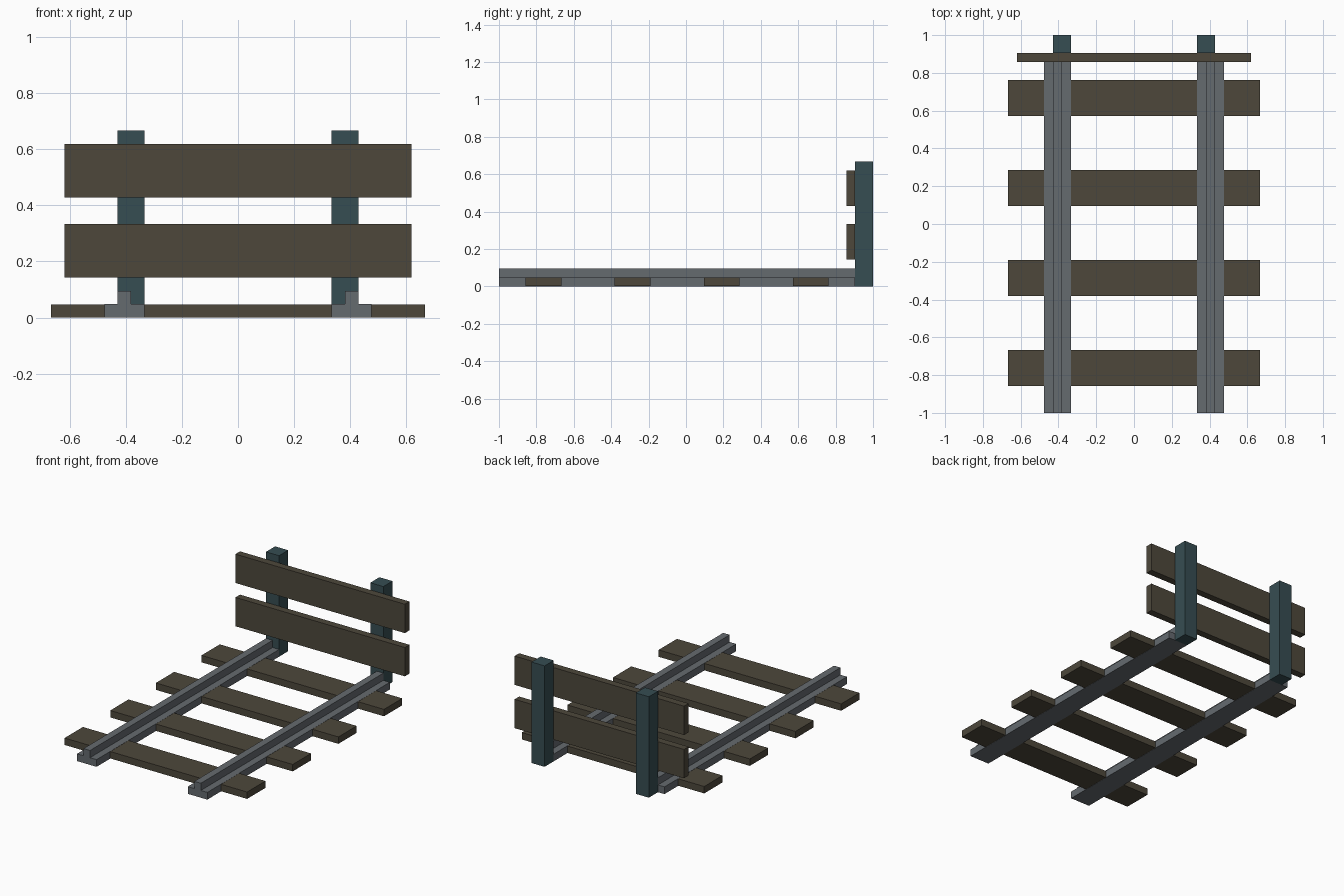
import bpy
import bmesh
from mathutils import Vector

cube = bpy.data.objects.get("Cube")
if cube:
    bpy.data.objects.remove(cube, do_unlink=True)

U = 2 / 42          # modelling unit: the track is 42 units long


def material(name, rgb):
    mat = bpy.data.materials.new(name)
    mat.use_nodes = True
    colour = (*rgb, 1.0)
    mat.diffuse_color = colour
    mat.node_tree.nodes["Principled BSDF"].inputs["Base Color"].default_value = colour
    return mat


wood = material("dark wood", (0.075, 0.064, 0.044))
steel = material("grey steel", (0.130, 0.145, 0.159))
paint = material("teal paint", (0.037, 0.074, 0.084))


def prism(name, profile, y0, y1, mat):
    """Extrude an (x, z) outline along y; all sizes in units."""
    bm = bmesh.new()
    face = bm.faces.new([bm.verts.new((x * U, y0 * U, z * U)) for x, z in profile])
    ext = bmesh.ops.extrude_face_region(bm, geom=[face])
    verts = [v for v in ext["geom"] if isinstance(v, bmesh.types.BMVert)]
    bmesh.ops.translate(bm, verts=verts, vec=Vector((0, (y1 - y0) * U, 0)))
    bmesh.ops.recalc_face_normals(bm, faces=bm.faces[:])
    mesh = bpy.data.meshes.new(name)
    bm.to_mesh(mesh)
    bm.free()
    mesh.materials.append(mat)
    obj = bpy.data.objects.new(name, mesh)
    bpy.context.collection.objects.link(obj)
    return obj


def box(name, x0, x1, y0, y1, z0, z1, mat):
    return prism(name, [(x0, z0), (x1, z0), (x1, z1), (x0, z1)], y0, y1, mat)


# Rails (wide foot, narrow head) and the buffer posts behind them
rail_outline = [(7, 0), (10, 0), (10, 1), (9, 1), (9, 2), (8, 2), (8, 1), (7, 1)]
for side, s in (("left", 1), ("right", -1)):
    prism(f"{side}_rail", [(s * x, z) for x, z in rail_outline], -21, 19, steel)
    box(f"{side}_post", s * 7, s * 9, 19, 21, 0, 14, paint)

# Sleepers, a hair thinner than the rail foot so the rail surface stays clean
for i in range(4):
    y = -18 + 10 * i
    box(f"sleeper_{i + 1}", -14, 14, y, y + 4, 0.02, 0.98, wood)

# Planks across the front of the posts
for name, z in (("lower_plank", 3), ("upper_plank", 9)):
    box(name, -13, 13, 18, 19, z, z + 4, wood)
